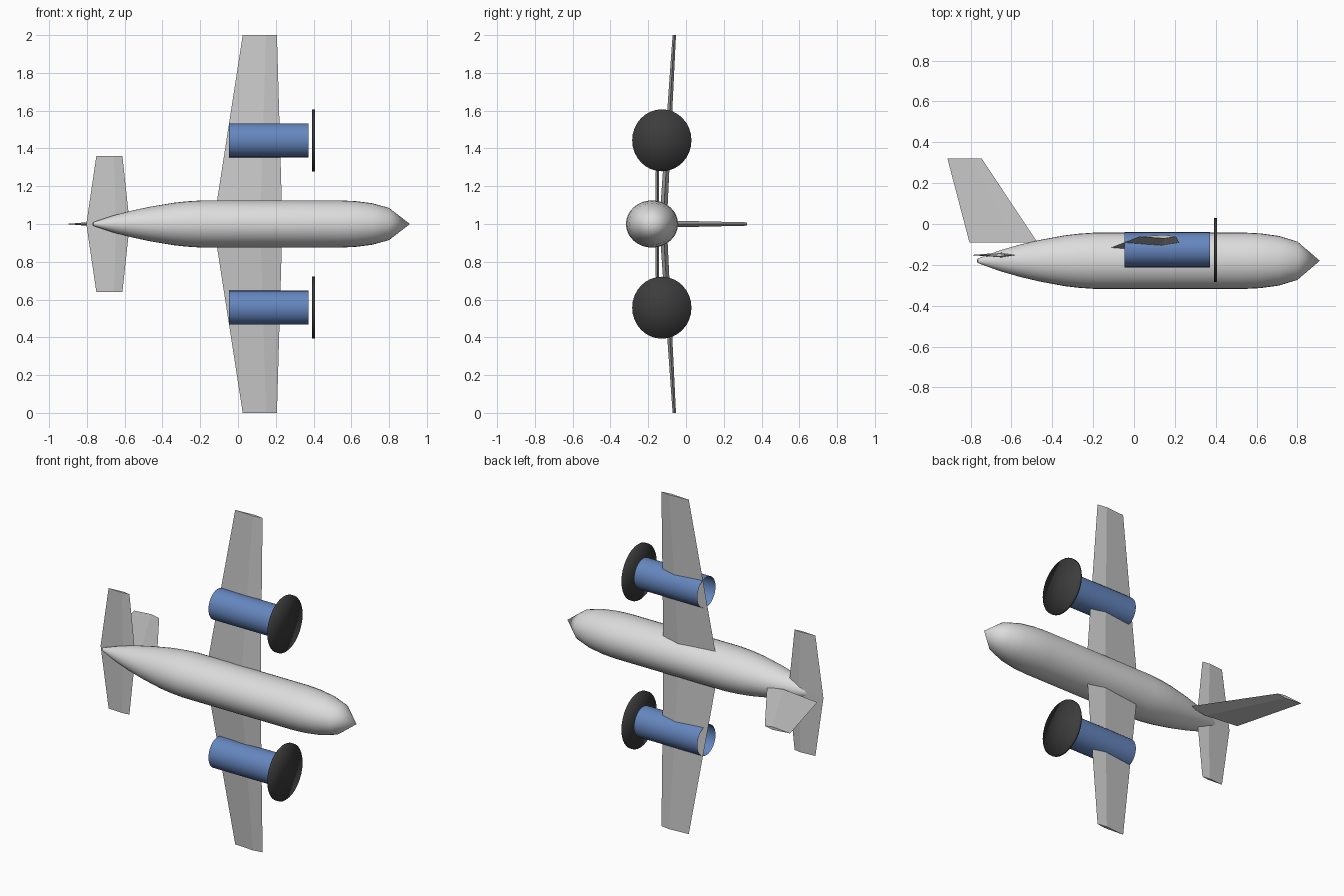
import bpy, bmesh, math
from mathutils import Vector

cube = bpy.data.objects.get("Cube")
if cube:
    bpy.data.objects.remove(cube, do_unlink=True)


def material(name, colour):
    m = bpy.data.materials.new(name)
    m.use_nodes = True
    m.diffuse_color = (*colour, 1)
    m.node_tree.nodes["Principled BSDF"].inputs["Base Color"].default_value = (*colour, 1)
    return m


BODY = material("pale grey", (0.72, 0.72, 0.72))
WING = material("wing grey", (0.58, 0.58, 0.58))
BLUE = material("engine blue", (0.13, 0.24, 0.52))
BLACK = material("propeller black", (0.045, 0.045, 0.045))


def finish(bm, name, mat, smooth=None):
    bmesh.ops.recalc_face_normals(bm, faces=bm.faces)
    mesh = bpy.data.meshes.new(name)
    bm.to_mesh(mesh)
    bm.free()
    mesh.materials.append(mat)
    ob = bpy.data.objects.new(name, mesh)
    bpy.context.collection.objects.link(ob)
    if smooth:
        bpy.ops.object.select_all(action="DESELECT")
        ob.select_set(True)
        bpy.context.view_layer.objects.active = ob
        bpy.ops.object.shade_smooth_by_angle(angle=math.radians(smooth))
    return ob


def lathe(name, mat, profile, y, z, ry, rz, sides=32, smooth=35):
    """Rings along x with (x, radius factor); a zero radius closes to a point."""
    bm = bmesh.new()
    rings = []
    for x, r in profile:
        count = sides if r else 1
        angles = [2 * math.pi * i / sides for i in range(count)]
        rings.append([bm.verts.new((x, y + ry * r * math.cos(a), z + rz * r * math.sin(a)))
                      for a in angles])
    for a, b in zip(rings, rings[1:]):
        for i in range(sides):
            j = (i + 1) % sides
            quad = [a[i % len(a)], a[j % len(a)], b[j % len(b)], b[i % len(b)]]
            bm.faces.new(list(dict.fromkeys(quad)))
    return finish(bm, name, mat, smooth)


def surface(name, mat, root, tip, thick_dir, crease=0.68):
    """Diamond-section lifting surface; each end is (trailing, leading, half thickness)."""
    bm = bmesh.new()
    t = Vector(thick_dir)
    ends = []
    for trail, lead, half in (root, tip):
        a, b = Vector(trail), Vector(lead)
        mid = a.lerp(b, crease)
        ends.append([bm.verts.new(p) for p in (a, mid + t * half, b, mid - t * half)])
    for i in range(4):
        j = (i + 1) % 4
        bm.faces.new((ends[0][i], ends[0][j], ends[1][j], ends[1][i]))
    for end in ends:
        bm.faces.new(end)
    return finish(bm, name, mat)


# Fuselage with pointed nose and long tapering tail
lathe("fuselage", BODY,
      [(-0.77, 0), (-0.765, 0.08), (-0.66, 0.36), (-0.56, 0.57), (-0.46, 0.74), (-0.34, 0.9),
       (-0.27, 0.96), (-0.19, 1), (0.54, 1), (0.62, 0.97), (0.71, 0.88), (0.8, 0.68), (0.91, 0)],
      -0.18, 1, 0.138, 0.125)

# Mirrored wings, tailplanes, engines and propellers
for side, s in (("left", 1), ("right", -1)):
    surface(side + "_wing", WING,
            ((-0.13, -0.122, 1), (0.235, -0.122, 1), 0.02),
            ((0.025, -0.062, 1 + s), (0.206, -0.062, 1 + s), 0.009), (0, 1, 0))
    surface(side + "_tailplane", WING,
            ((-0.803, -0.152, 1), (-0.573, -0.152, 1), 0.012),
            ((-0.75, -0.152, 1 + s * 0.36), (-0.612, -0.152, 1 + s * 0.36), 0.007), (0, 1, 0))
    z = 1 + s * 0.443
    lathe(side + "_engine", BLUE, [(-0.047, 1), (0.372, 1)], -0.126, z, 0.086, 0.09)
    lathe(side + "_propeller_disc", BLACK,
          [(0.393, 0), (0.393, 1), (0.407, 1), (0.407, 0)],
          -0.128, z, 0.157, 0.164, smooth=180)

# Swept fin
surface("fin", WING, ((-0.806, -0.09, 1), (-0.473, -0.09, 1), 0.018),
        ((-0.914, 0.322, 1), (-0.747, 0.322, 1), 0.009), (0, 0, 1))
